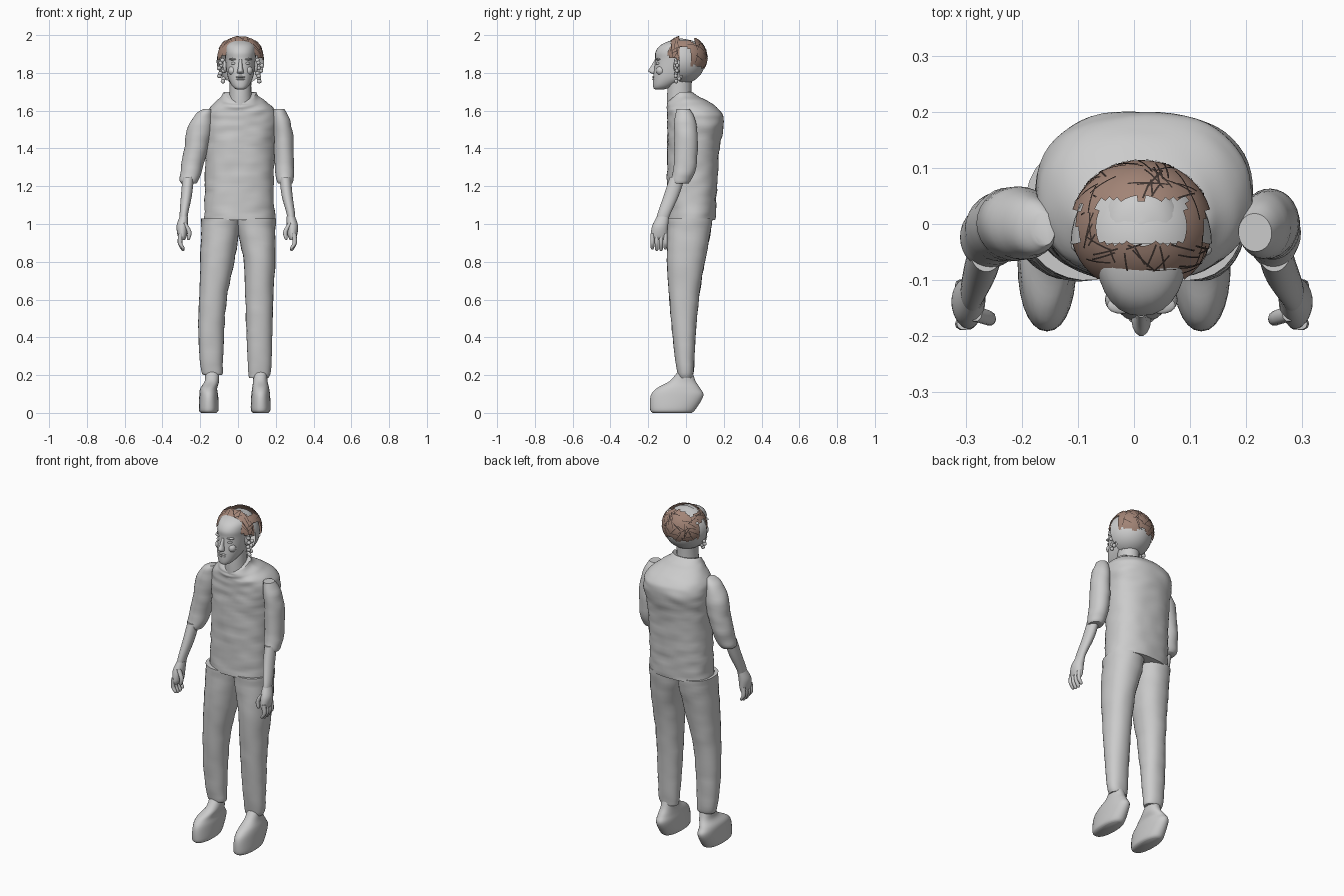
import bpy, bmesh, math, random
from mathutils import Vector, noise

random.seed(4)
cube = bpy.data.objects.get("Cube")
if cube:
    bpy.data.objects.remove(cube, do_unlink=True)


def material(name, color):
    m = bpy.data.materials.new(name)
    m.use_nodes = True
    rgba = (*color, 1)
    m.diffuse_color = rgba
    m.node_tree.nodes["Principled BSDF"].inputs["Base Color"].default_value = rgba
    return m


GREY = material("plain grey", (0.6, 0.6, 0.6))
HAIR = material("hair brown", (0.36, 0.23, 0.18))
DARK = material("dark strands", (0.05, 0.035, 0.03))


def finish(name, bm, mat, angle=50):
    bmesh.ops.recalc_face_normals(bm, faces=bm.faces)
    me = bpy.data.meshes.new(name)
    bm.to_mesh(me)
    bm.free()
    me.materials.append(mat)
    ob = bpy.data.objects.new(name, me)
    bpy.context.collection.objects.link(ob)
    bpy.ops.object.select_all(action='DESELECT')
    ob.select_set(True)
    bpy.context.view_layer.objects.active = ob
    bpy.ops.object.shade_smooth_by_angle(angle=math.radians(angle))
    return ob


def spline(secs, steps):
    """Smoothly resample sections (z, cx, cy, rx, ry)."""
    v = [Vector(s) for s in secs]
    v = [v[0]] + v + [v[-1]]
    out = []
    for a, b, c, d in zip(v, v[1:], v[2:], v[3:]):
        for i in range(steps):
            t = i / steps
            out.append(0.5 * (2 * b + (c - a) * t + (2 * a - 5 * b + 4 * c - d) * t * t
                              + (3 * b - a - 3 * c + d) * t ** 3))
    return out + [v[-1]]


def loft(name, secs, n=28, steps=5, power=2, wrinkle=0, drop=0):
    """Skin stacked oval sections; wrinkle ripples cloth, drop lowers the front collar."""
    bm = bmesh.new()
    rings = []
    for z, cx, cy, rx, ry in spline(secs, steps):
        ring = []
        for i in range(n):
            a = math.tau * i / n
            c, s = math.cos(a), math.sin(a)
            p = Vector((math.copysign(abs(c) ** (2 / power), c) * max(rx, 0.001),
                        math.copysign(abs(s) ** (2 / power), s) * max(ry, 0.001), 0))
            co = p + Vector((cx, cy, z))
            if wrinkle:
                co += p.normalized() * wrinkle * noise.noise(Vector((co.x * 12, co.y * 12, z * 26)))
            co.z -= drop * max(0, -s) * max(0, z - 1.6) * 10
            ring.append(bm.verts.new(co))
        rings.append(ring)
    for r, q in zip(rings, rings[1:]):
        for i in range(n):
            j = (i + 1) % n
            bm.faces.new((r[i], r[j], q[j], q[i]))
    bm.faces.new(rings[0])
    bm.faces.new(rings[-1])
    return finish(name, bm, GREY)


def span(z, x0, x1, y0, y1):
    """Section given by its extents instead of centre and radius."""
    return (z, (x0 + x1) / 2, (y0 + y1) / 2, (x1 - x0) / 2, (y1 - y0) / 2)


def ball(name, loc, size):
    bm = bmesh.new()
    bmesh.ops.create_uvsphere(bm, u_segments=16, v_segments=10, radius=1)
    for v in bm.verts:
        v.co = Vector(v.co[i] * size[i] + loc[i] for i in range(3))
    return finish(name, bm, GREY)


# shirt
loft("shirt", [span(1.02, -.18, .195, -.1, .155), span(1.2, -.175, .19, -.1, .165),
               span(1.4, -.172, .195, -.1, .178), span(1.54, -.175, .212, -.1, .203),
               span(1.6, -.16, .2, -.1, .18), span(1.65, -.115, .145, -.1, .12),
               span(1.675, -.09, .11, -.1, .065), span(1.7, -.075, .095, -.09, .03)],
     n=56, steps=9, power=2.3, wrinkle=.006, drop=.05)

# trouser legs
loft("right_trouser_leg", [span(1.03, -.195, .01, -.1, .14), span(.95, -.195, .005, -.1, .13),
                           span(.8, -.2, -.02, -.1, .1), span(.6, -.206, -.06, -.088, .068),
                           span(.4, -.21, -.075, -.07, .05), span(.23, -.195, -.08, -.05, .042),
                           span(.2, -.18, -.085, -.04, .035)], power=2.2, wrinkle=.004)
loft("left_trouser_leg", [span(1.03, -.01, .198, -.1, .14), span(.95, .0, .198, -.1, .13),
                          span(.8, .03, .198, -.1, .1), span(.6, .038, .186, -.088, .068),
                          span(.4, .045, .182, -.07, .05), span(.23, .053, .175, -.05, .042),
                          span(.185, .06, .162, -.04, .035)], power=2.2, wrinkle=.004)

# shoes
for side, x, top in (("right", -.155, -.138), ("left", .12, .118)):
    loft(side + "_shoe", [span(0, x - .04, x + .04, -.175, .03), span(.018, x - .052, x + .052, -.19, .05),
                          span(.09, x - .05, x + .05, -.187, .092), span(.13, x - .045, x + .045, -.155, .075),
                          span(.17, top - .038, top + .038, -.085, .05),
                          span(.23, top - .036, top + .036, -.035, .03)], power=2.2)

# sleeves
loft("right_sleeve", [(1.61, -.16, -.01, .02, .03), (1.58, -.18, -.005, .045, .05), (1.5, -.203, 0, .068, .065),
                      (1.4, -.222, 0, .062, .066), (1.3, -.243, -.008, .058, .06),
                      (1.235, -.259, -.025, .052, .054), (1.215, -.26, -.03, .042, .045)], wrinkle=.004)
loft("left_sleeve", [(1.61, .215, -.015, .03, .035), (1.55, .23, -.005, .045, .055), (1.45, .242, 0, .051, .062),
                     (1.3, .246, -.005, .051, .06), (1.235, .249, -.025, .046, .054),
                     (1.215, .25, -.03, .038, .045)], wrinkle=.004)

# forearms and hands
for side, s, elbow, wrist in (("right", -1, .263, .287), ("left", 1, .25, .28)):
    loft(side + "_forearm", [(1.25, s * elbow, -.045, .03, .04), (1.15, s * (elbow + .01), -.078, .029, .04),
                             (1.05, s * wrist, -.118, .022, .034), (1, s * wrist, -.13, .02, .03)])
    palm = wrist + .008
    loft(side + "_palm", [(1.04, s * wrist, -.122, .022, .032), (.99, s * palm, -.137, .03, .042),
                          (.94, s * palm, -.143, .025, .044), (.915, s * palm, -.143, .014, .038)])
    for k in range(4):
        y = -.178 + k * .023
        tip = .865 - .008 * (k in (1, 2))
        loft(f"{side}_finger_{k + 1}", [(.95, s * (palm + .008), y, .013, .011),
                                        (.9, s * (palm + .012), y, .012, .011),
                                        (tip + .01, s * (palm - .002), y, .01, .01),
                                        (tip, s * (palm - .004), y, .004, .004)], n=10, steps=3)
    loft(side + "_thumb", [(1.005, s * (palm - .012), -.16, .012, .014), (.96, s * (palm - .037), -.168, .012, .013),
                           (.925, s * (palm - .034), -.17, .009, .01), (.915, s * (palm - .032), -.17, .003, .003)],
         n=10, steps=3)

# neck and head
MID = .013
loft("neck", [(1.6, MID, -.03, .07, .07), (1.68, MID, -.035, .058, .065), (1.8, MID, -.03, .058, .062)])
loft("head", [span(z, MID - w, MID + w, f, b) for z, w, f, b in (
    (1.712, .018, -.162, -.12), (1.72, .034, -.172, -.09), (1.74, .05, -.175, -.05), (1.775, .066, -.174, .02),
    (1.82, .075, -.169, .06), (1.87, .08, -.163, .08), (1.91, .082, -.162, .08),
    (1.945, .076, -.137, .07), (1.968, .05, -.09, .04), (1.978, .01, -.04, 0))], power=2.2)
loft("nose", [(1.87, MID, -.158, .008, .008), (1.835, MID, -.168, .011, .018), (1.812, MID, -.174, .016, .026),
              (1.8, MID, -.17, .017, .02), (1.795, MID, -.166, .008, .01)], n=14)
for side, s in (("right", -1), ("left", 1)):
    ball(side + "_eye", (MID + s * .034, -.146, 1.85), (.016, .014, .008))
    ball(side + "_brow", (MID + s * .036, -.145, 1.872), (.025, .015, .006))
    ball(side + "_cheek", (MID + s * .04, -.135, 1.812), (.025, .024, .025))
    ball(side + "_ear", (MID + s * .082, -.045, 1.835), (.012, .022, .035))
for name, z in (("upper_lip", 1.778), ("lower_lip", 1.766)):
    ball(name, (MID, -.162, z), (.026, .018, .006))

# rear skull shell, open to the front with a ragged edge
bm = bmesh.new()
bmesh.ops.create_uvsphere(bm, u_segments=40, v_segments=24, radius=1)
bmesh.ops.delete(bm, geom=[v for v in bm.verts if v.co.y < -.01], context='VERTS')
for v in bm.verts:
    v.co = Vector((MID + v.co.x * .126, -.035 + v.co.y * .136, 1.86 + v.co.z * .122))
ragged = [f for f in bm.faces if f.calc_center_median().y < -.01 and f.calc_center_median().z < 1.86
          and random.random() < .3]
bmesh.ops.delete(bm, geom=ragged, context='FACES')
finish("rear_skull", bm, GREY)

# loose curls beside the face
for s in (-1, 1):
    for k in range(9):
        z = 1.755 + k * .014
        ball("side_curl", (MID + s * (.088 + random.uniform(0, .026)), -.045 + random.uniform(-.01, .01), z),
             (.012, .01, .011))

# hair cap
CENTRE, RADII = Vector((MID, -.005, 1.88)), (.127, .119, .119)


def on_cap(d, lift=1):
    return CENTRE + Vector(d[i] * RADII[i] * lift for i in range(3))


def has_hair(p):
    x = abs(p.x - MID)
    if p.y < -.035:
        return p.z > 1.965 - .8 * x
    if p.z > 1.96 and p.y < .045 and x < .08:
        return False
    return p.z > (1.935 if p.y < .03 else 1.835)


bm = bmesh.new()
bmesh.ops.create_uvsphere(bm, u_segments=48, v_segments=32, radius=1)
for v in bm.verts:
    v.co = on_cap(v.co)
bare = [f for f in bm.faces
        if not has_hair(f.calc_center_median() + Vector((0, 0, random.uniform(-.012, .012))))]
bmesh.ops.delete(bm, geom=bare, context='FACES')
finish("hair_cap", bm, HAIR)

# thin dark strands crossing the cap
bm = bmesh.new()
for k in range(150):
    a, h = random.uniform(0, math.tau), random.uniform(-.35, .98)
    r = math.sqrt(1 - h * h)
    d = Vector((r * math.cos(a), r * math.sin(a), h))
    go = d.cross(Vector((random.gauss(0, 1), random.gauss(0, 1), random.gauss(0, .5)))).normalized()
    last = None
    for i in range(7):
        e = (d + go * i * .08).normalized()
        wide = e.cross(go).normalized() * .013
        if not has_hair(on_cap(e)):
            break
        pair = [bm.verts.new(on_cap(e + wide * w, 1.012)) for w in (-1, 1)]
        if last:
            bm.faces.new((last[0], last[1], pair[1], pair[0]))
        last = pair
finish("hair_strands", bm, DARK)
